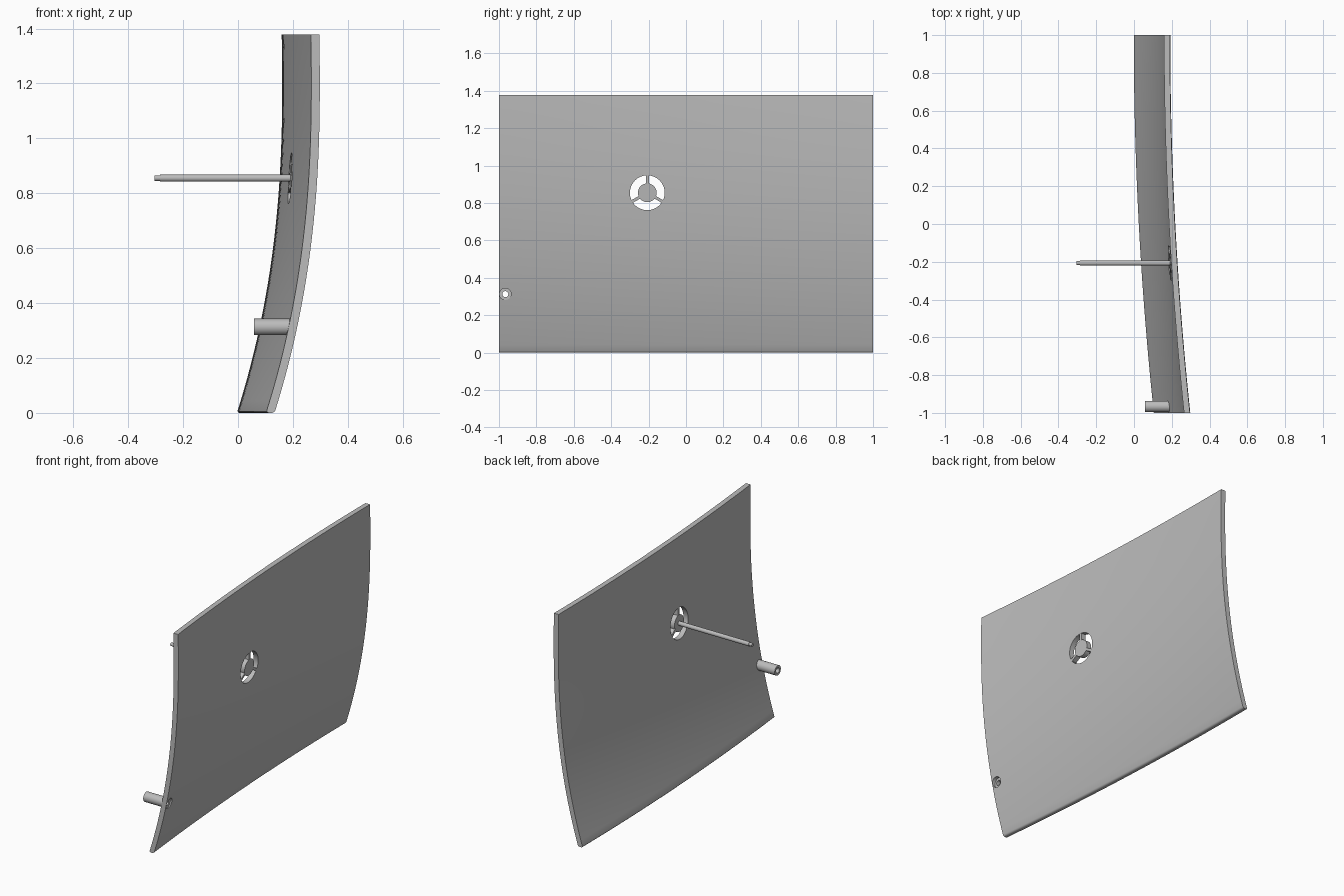
import bpy, bmesh, math
from mathutils import Matrix

if "Cube" in bpy.data.objects:
    bpy.data.objects.remove(bpy.data.objects["Cube"])

HEIGHT, THICK = 1.378, 0.031
HUB_Y, HUB_Z = -0.207, 0.855
POST_Y, POST_Z = -0.966, 0.313

grey = bpy.data.materials.new("plain grey")
grey.use_nodes = True
grey.diffuse_color = (0.5, 0.5, 0.5, 1)
grey.node_tree.nodes["Principled BSDF"].inputs["Base Color"].default_value = (0.5, 0.5, 0.5, 1)


def outer_x(y, z):
    """Outer skin: bowed in height, gently swept along its length."""
    bow = 0.165 * abs((1.2 - z) / 1.2) ** 2.3
    sweep = 0.0265 * (1 - y) ** 2
    return 0.192 + sweep - bow


def make(name, bm):
    bmesh.ops.recalc_face_normals(bm, faces=bm.faces)
    mesh = bpy.data.meshes.new(name)
    bm.to_mesh(mesh)
    bm.free()
    mesh.materials.append(grey)
    obj = bpy.data.objects.new(name, mesh)
    bpy.context.collection.objects.link(obj)
    return obj


def activate(obj):
    bpy.ops.object.select_all(action="DESELECT")
    obj.select_set(True)
    bpy.context.view_layer.objects.active = obj


def smooth(obj):
    activate(obj)
    bpy.ops.object.shade_smooth_by_angle(angle=math.radians(30))


def lathe(name, profile, y, z, closed=False, steps=32):
    """Spin (x, radius) points round an axis parallel to x."""
    bm = bmesh.new()
    pts = [bm.verts.new((x, y + r, z)) for x, r in profile]
    pairs = list(zip(pts, pts[1:])) + ([(pts[-1], pts[0])] if closed else [])
    edges = [bm.edges.new(p) for p in pairs]
    bmesh.ops.spin(bm, geom=pts + edges, cent=(0, y, z), axis=(1, 0, 0),
                   angle=math.tau, steps=steps)
    bmesh.ops.remove_doubles(bm, verts=bm.verts, dist=1e-5)
    return make(name, bm)


def slot_cutter(name, start, r_in=0.05, r_out=0.093, spoke=0.016, steps=16):
    """Third of a ring, leaving parallel-sided spokes between neighbours."""
    bm = bmesh.new()
    outline = []
    for r, order in ((r_out, range(steps + 1)), (r_in, range(steps, -1, -1))):
        gap = math.asin(spoke / 2 / r)
        for i in order:
            a = start + gap + (math.tau / 3 - 2 * gap) * i / steps
            outline.append(bm.verts.new((0.1, HUB_Y + r * math.cos(a), HUB_Z + r * math.sin(a))))
    face = bm.faces.new(outline)
    ext = bmesh.ops.extrude_face_region(bm, geom=[face])["geom"]
    bmesh.ops.translate(bm, vec=(0.25, 0, 0),
                        verts=[g for g in ext if isinstance(g, bmesh.types.BMVert)])
    return make(name, bm)


# Curved panel
bm = bmesh.new()
bmesh.ops.create_grid(bm, x_segments=32, y_segments=32, size=1)
for v in bm.verts:
    y, z = v.co.x, (v.co.y + 1) / 2 * HEIGHT
    v.co = (outer_x(y, z), y, z)
ext = bmesh.ops.extrude_face_region(bm, geom=bm.faces[:])["geom"]
bmesh.ops.translate(bm, vec=(-THICK, 0, 0),
                    verts=[g for g in ext if isinstance(g, bmesh.types.BMVert)])
# Rounded lower edge
low = [e for e in bm.edges if all(v.co.z < 1e-4 for v in e.verts)
       and abs(e.verts[0].co.y - e.verts[1].co.y) > 0.01]
bmesh.ops.bevel(bm, geom=low, offset=0.01, segments=3, profile=0.5, affect="EDGES")
panel = make("curved_panel", bm)

# Vent slots, screw hole and its counterbore
post_skin = outer_x(POST_Y, POST_Z)
cutters = [slot_cutter("slot_cutter", math.pi / 2 + i * math.tau / 3) for i in range(3)]
cutters.append(lathe("screw_cutter", [
    (0.0, 0), (0.0, 0.016), (post_skin - 0.014, 0.016),
    (post_skin - 0.014, 0.031), (0.4, 0.031), (0.4, 0)], POST_Y, POST_Z))
for cutter in cutters:
    cutter.hide_render = True
    mod = panel.modifiers.new("cut", "BOOLEAN")
    mod.operation, mod.solver, mod.object = "DIFFERENCE", "EXACT", cutter
    activate(panel)
    bpy.ops.object.modifier_apply(modifier=mod.name)
    bpy.data.objects.remove(cutter)
smooth(panel)

# Long pin behind the vent hub, with a stepped tip
hub_back = outer_x(HUB_Y, HUB_Z) - THICK
smooth(lathe("hub_pin", [
    (-0.305, 0), (-0.305, 0.010), (-0.285, 0.010), (-0.285, 0.013),
    (hub_back + 0.01, 0.013), (hub_back + 0.01, 0)], HUB_Y, HUB_Z))

# Hollow screw post near the front edge
post_end = post_skin - THICK + 0.008
smooth(lathe("screw_post", [
    (0.058, 0.016), (0.058, 0.03), (post_end, 0.03), (post_end, 0.016)],
    POST_Y, POST_Z, closed=True))
